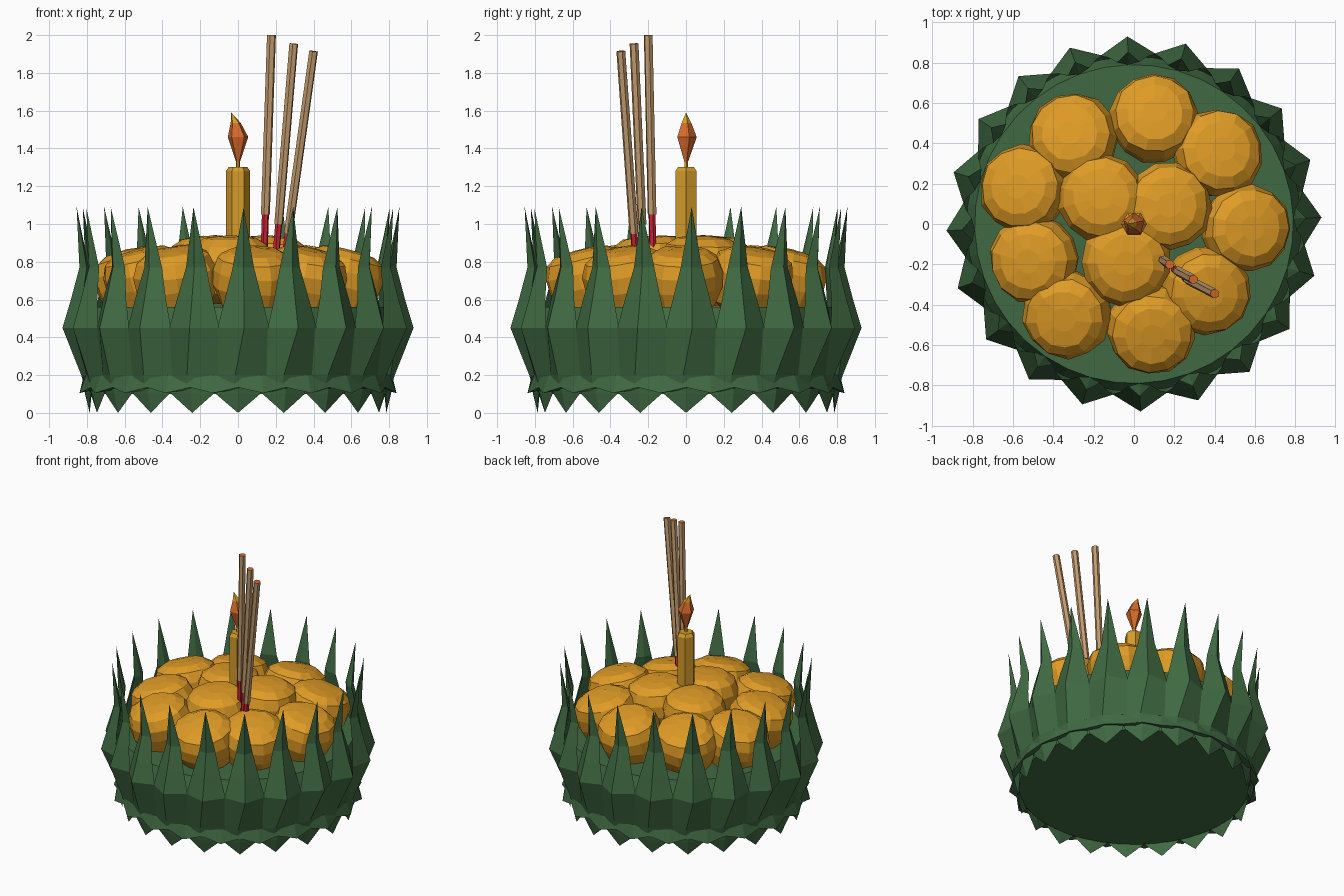
import bpy, bmesh, math, random
from mathutils import Vector, Matrix

if "Cube" in bpy.data.objects:
    bpy.data.objects.remove(bpy.data.objects["Cube"])
random.seed(4)


def material(name, rgb):
    lin = [((c / 255 + 0.055) / 1.055) ** 2.4 for c in rgb] + [1]
    m = bpy.data.materials.new(name)
    m.use_nodes = True
    m.diffuse_color = lin
    m.node_tree.nodes["Principled BSDF"].inputs["Base Color"].default_value = lin
    return m


GREEN = material("leaf green", (64, 106, 66))
GOLD = material("marigold", (224, 156, 38))
WAX = material("candle wax", (214, 156, 42))
FLAME = material("flame orange", (214, 106, 42))
TIP = material("flame yellow", (222, 160, 35))
TAN = material("incense tan", (196, 156, 110))
RED = material("incense red", (205, 36, 52))


def add_object(name, bm, *mats):
    bmesh.ops.recalc_face_normals(bm, faces=bm.faces)
    me = bpy.data.meshes.new(name)
    bm.to_mesh(me)
    bm.free()
    for m in mats:
        me.materials.append(m)
    ob = bpy.data.objects.new(name, me)
    bpy.context.collection.objects.link(ob)
    return ob


def polar(r, deg, z):
    a = math.radians(deg)
    return Vector((r * math.cos(a), r * math.sin(a), z))


def skin(bm, rings, cap=True):
    """Join rings of points with faces; a one-point ring closes to a tip."""
    vs = [[bm.verts.new(p) for p in ring] for ring in rings]
    for a, b in zip(vs, vs[1:]):
        n = max(len(a), len(b))
        for i in range(n):
            j = (i + 1) % n
            quad = []
            for v in (a[i % len(a)], a[j % len(a)], b[j % len(b)], b[i % len(b)]):
                if v not in quad:
                    quad.append(v)
            bm.faces.new(quad)
    if cap:
        for ring in (vs[0], vs[-1]):
            if len(ring) > 2:
                bm.faces.new(ring)


def lathe(bm, profile, sides, start=0.0):
    skin(bm, [[polar(r, start + 360 * i / sides, z) for i in range(sides)] if r > 0
              else [Vector((0, 0, z))] for r, z in profile])


# Base cup that holds the flowers
bm = bmesh.new()
lathe(bm, [(0.78, 0.1), (0.8, 0.2), (0.83, 0.45), (0.79, 0.56)], 40, 2)
add_object("base_cup", bm, GREEN)

# Ring of folded leaf spikes: z, ridge radius, edge radius, half angle, ridge twist
LEAF = [(0.13, 0.81, 0.80, 9.3, -3.5), (0.20, 0.83, 0.815, 9.3, -3),
        (0.45, 0.93, 0.85, 9.3, 0), (0.60, 0.885, 0.835, 6.8, 0),
        (0.77, 0.84, 0.805, 4.0, 0)]
bm = bmesh.new()
for k in range(20):
    mid = 2 + 18 * k
    rings = [[polar(ro, mid + tw, z), polar(re, mid + w, z),
              polar(re - 0.015, mid, z), polar(re, mid - w, z)]
             for z, ro, re, w, tw in LEAF]
    skin(bm, rings + [[polar(0.855, mid, 1.09)]])
add_object("leaf_spikes", bm, GREEN)

# Flared wavy lip under the spikes
bm = bmesh.new()
skin(bm, [[polar(0.815, 9 * i, 0.2) for i in range(40)],
          [polar(0.85 if i % 2 else 0.82, 9 * i, 0.105 if i % 2 else 0.135) for i in range(40)],
          [polar(0.785, 9 * i, 0.125) for i in range(40)]], cap=False)
add_object("lower_lip", bm, GREEN)

# Small leaf points hanging below the base
bm = bmesh.new()
for k in range(20):
    a = 18 * k
    skin(bm, [[polar(0.815, a, 0.13), polar(0.795, a + 9, 0.13),
               polar(0.78, a, 0.13), polar(0.795, a - 9, 0.13)],
              [polar(0.81, a, 0.1), polar(0.79, a + 8.5, 0.1),
               polar(0.775, a, 0.1), polar(0.79, a - 8.5, 0.1)],
              [polar(0.785, a, 0.0)]])
add_object("lower_points", bm, GREEN)

# Marigold heads: nine tilted outward around three in the middle
HEAD = [(0.10, -0.28), (0.18, -0.22), (0.215, -0.12), (0.22, -0.04),
        (0.195, 0.03), (0.14, 0.065), (0.06, 0.075)]


def flower(name, x, y, top, tilt):
    bm = bmesh.new()
    lathe(bm, HEAD, 13, random.uniform(0, 30))
    for v in bm.verts:
        v.co *= random.uniform(0.97, 1.03)
    axis = Vector((-y, x, 0)).normalized()
    bm.transform(Matrix.Translation((x, y, top - 0.075)) @ Matrix.Rotation(tilt, 4, axis))
    add_object(name, bm, GOLD)


OUTER = [(0.10, 0.54), (0.43, 0.36), (0.57, -0.02), (0.37, -0.34), (0.09, -0.54),
         (-0.34, -0.46), (-0.51, -0.18), (-0.56, 0.18), (-0.31, 0.44)]
for i, (x, y) in enumerate(OUTER):
    flower(f"outer_flower_{i + 1}", x, y, 0.865, math.radians(14))
for i, (x, y) in enumerate([(-0.16, 0.13), (0.17, 0.09), (-0.04, -0.19)]):
    flower(f"inner_flower_{i + 1}", x, y, 0.935, math.radians(4))

# Candle with a bevelled top
bm = bmesh.new()
lathe(bm, [(0.064, 0.75), (0.064, 1.28), (0.048, 1.303)], 6)
add_object("candle", bm, WAX)

# Wick and flame, the flame leaning to one side at its tip
bm = bmesh.new()
lathe(bm, [(0.011, 1.29), (0.011, 1.345)], 5, 90)
add_object("wick", bm, TIP)
bm = bmesh.new()
rings = [[polar(r, 90 + 72 * i, z) + Vector((dx, 0, 0)) for i in range(5)]
         for r, z, dx in [(0.011, 1.33, 0), (0.057, 1.46, 0), (0.028, 1.535, -0.012)]]
skin(bm, rings + [[Vector((-0.036, 0, 1.59))]])
bm.faces.ensure_lookup_table()
for f in bm.faces:
    f.material_index = 1 if f.calc_center_median().z > 1.535 else 0
add_object("flame", bm, FLAME, TIP)


# Incense sticks: red foot, tan shaft, glowing end
def rod(name, a, b, r, *mats):
    d = b - a
    bm = bmesh.new()
    lathe(bm, [(r, 0), (r, d.length)], 6, 15)
    bm.faces.ensure_lookup_table()
    if len(mats) > 1:
        for f in bm.faces:
            f.material_index = 1 if f.calc_center_median().z > d.length * 0.99 else 0
    bm.transform(Matrix.Translation(a) @ d.to_track_quat("Z", "Y").to_matrix().to_4x4())
    add_object(name, bm, *mats)


STICKS = [((0.138, -0.175, 0.84), (0.177, -0.20, 2.0), 1.05),
          ((0.20, -0.225, 0.82), (0.295, -0.275, 1.955), 1.0),
          ((0.245, -0.265, 0.80), (0.40, -0.345, 1.915), 0.95)]
for i, (foot, top, split) in enumerate(STICKS):
    a, b = Vector(foot), Vector(top)
    m = a.lerp(b, (split - a.z) / (b.z - a.z))
    rod(f"incense_foot_{i + 1}", a, m, 0.019, RED)
    rod(f"incense_stick_{i + 1}", m, b, 0.024, TAN, FLAME)
